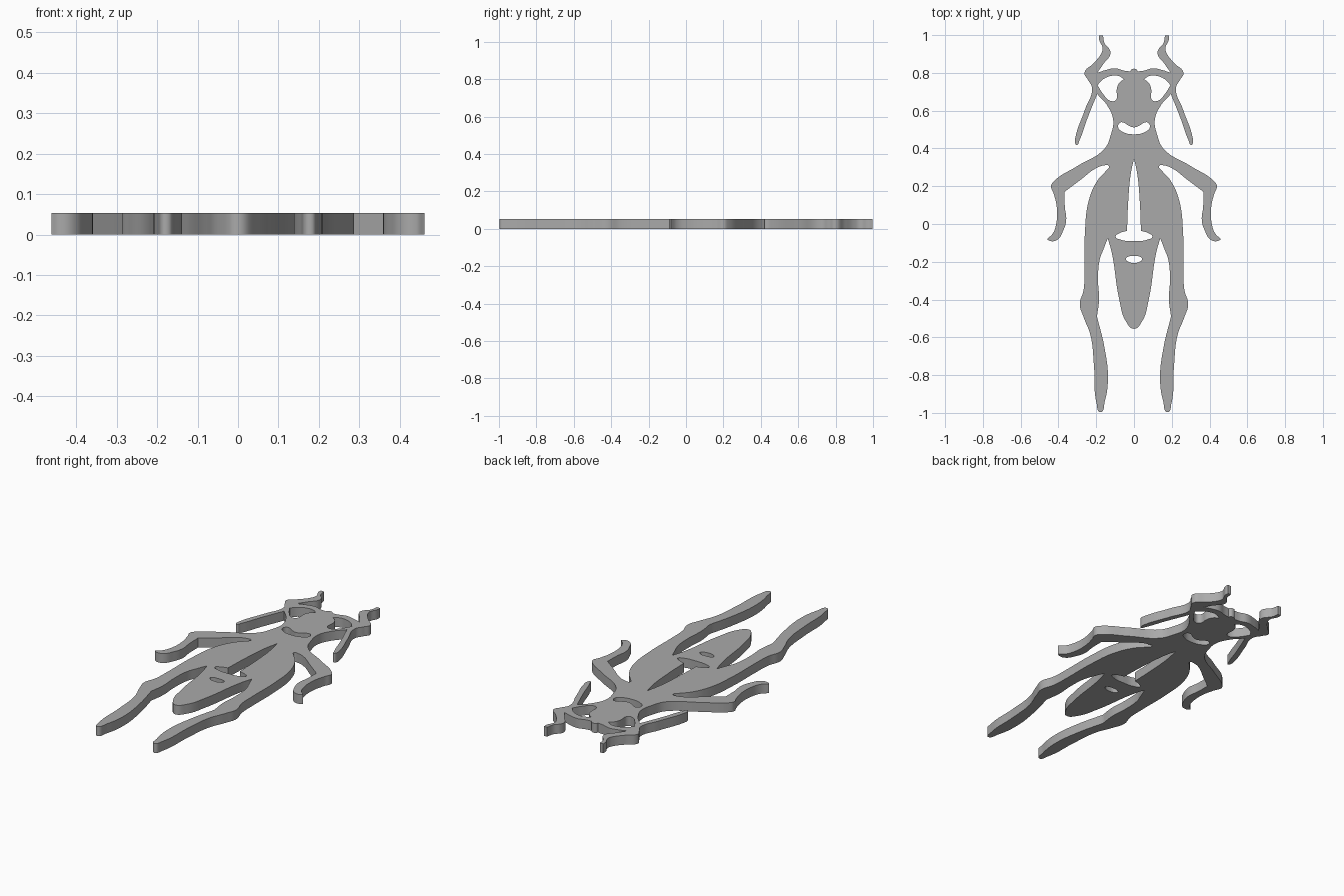
import bpy
import bmesh
import math

THICKNESS = 0.053
CORNER = "VECTOR"   # handle type for a sharp point; other points are smooth

default_cube = bpy.data.objects.get("Cube")
if default_cube:
    bpy.data.objects.remove(default_cube, do_unlink=True)

grey = bpy.data.materials.new("plain grey")
grey.use_nodes = True
colour = (0.4, 0.4, 0.4, 1)
grey.diffuse_color = colour
grey.node_tree.nodes["Principled BSDF"].inputs["Base Color"].default_value = colour

# Half outline, from the middle of the brow down to the tail
brow = [
    (0, 0.822), (0.013, 0.818), (0.02, 0.808, CORNER), (0.05, 0.811),
    (0.1, 0.824), (0.15, 0.815), (0.195, 0.8, CORNER),
]
antenna = [
    (0.16, 0.85), (0.125, 0.9), (0.13, 0.925), (0.155, 0.955),
    (0.164, 0.998, CORNER), (0.184, 0.998, CORNER), (0.184, 0.975),
    (0.166, 0.93), (0.175, 0.9), (0.215, 0.85), (0.262, 0.8),
    (0.245, 0.765), (0.222, 0.72), (0.258, 0.61), (0.31, 0.46),
    (0.312, 0.43), (0.303, 0.418), (0.29, 0.44), (0.25, 0.55),
    (0.195, 0.688, CORNER),
]
thorax = [(0.14, 0.625), (0.11, 0.55), (0.122, 0.475), (0.155, 0.4)]
arm = [
    (0.3, 0.307), (0.425, 0.225), (0.439, 0.2), (0.425, 0.16),
    (0.408, 0.08), (0.412, 0), (0.43, -0.05), (0.461, -0.08, CORNER),
    (0.44, -0.091), (0.405, -0.083), (0.375, -0.035), (0.359, 0.02),
    (0.366, 0.09), (0.368, 0.17, CORNER), (0.275, 0.24), (0.21, 0.29),
    (0.16, 0.31), (0.133, 0.307),
]
hind_leg = [
    (0.15, 0.28), (0.19, 0.235), (0.238, 0.13), (0.26, -0.05),
    (0.262, -0.24), (0.267, -0.35), (0.287, -0.425), (0.268, -0.49),
    (0.23, -0.59), (0.212, -0.75), (0.198, -0.95), (0.178, -0.996),
    (0.155, -0.94), (0.138, -0.82), (0.157, -0.65), (0.196, -0.49, CORNER),
    (0.185, -0.4), (0.19, -0.3), (0.182, -0.19), (0.16, -0.13),
    (0.139, -0.076, CORNER),
]
abdomen = [(0.118, -0.15), (0.078, -0.4), (0.043, -0.515), (0, -0.555)]

# Half outlines of the openings on the middle line
wing_slit = [
    (0, 0.347, CORNER), (0.018, 0.26), (0.03, 0.13), (0.037, -0.036, CORNER),
    (0.08, -0.05), (0.097, -0.066), (0.07, -0.083), (0, -0.09),
]
collar_gap = [
    (0, 0.512), (0.03, 0.522), (0.055, 0.537), (0.075, 0.536),
    (0.084, 0.512), (0.06, 0.488), (0, 0.475),
]
tail_gap = [(0, -0.17), (0.03, -0.173), (0.043, -0.185), (0.03, -0.2), (0, -0.206)]

# Whole outline of the eye opening on the left
eye = [
    (0.053, 0.767, CORNER), (0.08, 0.783), (0.11, 0.786), (0.165, 0.765),
    (0.193, 0.735, CORNER), (0.165, 0.69), (0.125, 0.652), (0.097, 0.656),
    (0.091, 0.715), (0.08, 0.745),
]


def flip(points):
    return [(-p[0], *p[1:]) for p in reversed(points)]


def mirrored(half):
    """Close a half outline across the middle line."""
    return half + flip([p for p in half if p[0] > 0])


def add_loop(curve, points):
    spline = curve.splines.new("BEZIER")
    spline.bezier_points.add(len(points) - 1)
    spline.use_cyclic_u = True
    for knot, point in zip(spline.bezier_points, points):
        knot.co = (point[0], point[1], 0)
        kind = point[2] if len(point) > 2 else "AUTO"
        knot.handle_left_type = knot.handle_right_type = kind


# Flat filled shape with openings, extruded to a plate
curve = bpy.data.curves.new("insect_body", "CURVE")
curve.dimensions = "2D"
curve.fill_mode = "BOTH"
curve.resolution_u = 8
curve.extrude = THICKNESS / 2
add_loop(curve, mirrored(brow + antenna + thorax + arm + hind_leg + abdomen))
for opening in (wing_slit, collar_gap, tail_gap):
    add_loop(curve, mirrored(opening))
add_loop(curve, eye)
add_loop(curve, flip(eye))

body = bpy.data.objects.new("insect_body", curve)
bpy.context.collection.objects.link(body)
body.location.z = THICKNESS / 2
bpy.ops.object.select_all(action="DESELECT")
body.select_set(True)
bpy.context.view_layer.objects.active = body
bpy.ops.object.convert(target="MESH")
body = bpy.context.object

# Weld the caps to the rim
bm = bmesh.new()
bm.from_mesh(body.data)
bmesh.ops.remove_doubles(bm, verts=bm.verts, dist=0.0002)
bmesh.ops.recalc_face_normals(bm, faces=bm.faces)
bm.to_mesh(body.data)
bm.free()
body.data.materials.clear()
body.data.materials.append(grey)
bpy.ops.object.shade_smooth_by_angle(angle=math.radians(30))
